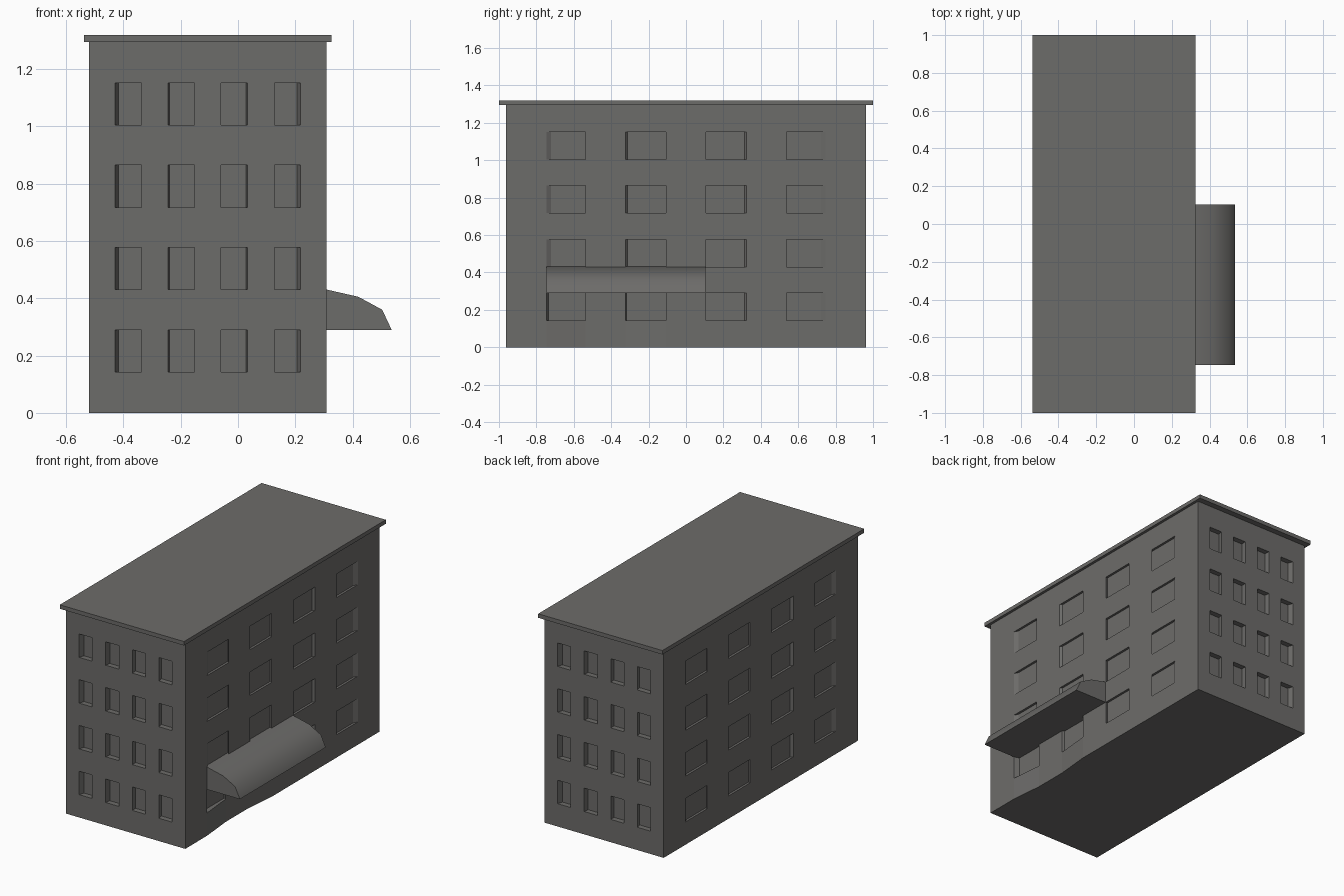
import bpy, bmesh, math

if "Cube" in bpy.data.objects:
    bpy.data.objects.remove(bpy.data.objects["Cube"])

CX, HX, HY = -0.1055, 0.414, 0.963     # wall centre in x and half sizes
WALL_TOP = 1.296
SCALE_IN = 0.965                       # recesses taper toward the building centre

# grid lines measured from the wall centre
FRONT_U = [-HX, -0.323, -0.232, -0.138, -0.047, 0.047, 0.138, 0.232, 0.323, HX]
SIDE_U = [-HY, -0.747, -0.536, -0.323, -0.107, 0.107, 0.323, 0.536, 0.747, HY]
ROWS = [0.0]
for k in range(4):
    ROWS += [0.143 + 0.287 * k, 0.29 + 0.287 * k]
ROWS.append(WALL_TOP)

# dark grey masonry
grey = bpy.data.materials.new("dark_grey")
grey.diffuse_color = (0.152, 0.149, 0.143, 1.0)
grey.use_nodes = True
grey.node_tree.nodes["Principled BSDF"].inputs["Base Color"].default_value = grey.diffuse_color


def new_object(name, bm):
    bmesh.ops.recalc_face_normals(bm, faces=bm.faces)
    mesh = bpy.data.meshes.new(name)
    bm.to_mesh(mesh)
    bm.free()
    mesh.materials.append(grey)
    ob = bpy.data.objects.new(name, mesh)
    bpy.context.collection.objects.link(ob)
    return ob


def add_wall(bm, us, place, storefront=False):
    """Grid wall whose window cells are replaced with tapered recesses."""
    def point(i, j):
        x, y = place(us[i])
        if storefront and i in (2, 3) and j <= 2:
            x -= 0.02                  # ground floor bows in under the awning
        return (x, y, ROWS[j])

    grid = [[bm.verts.new(point(i, j)) for j in range(len(ROWS))]
            for i in range(len(us))]
    for i in range(len(us) - 1):
        for j in range(len(ROWS) - 1):
            outer = [grid[i][j], grid[i + 1][j], grid[i + 1][j + 1], grid[i][j + 1]]
            if i % 2 == 0 or j % 2 == 0:
                bm.faces.new(outer)
                continue
            shop = storefront and i in (1, 3) and j == 1
            deep, taper = (0.02, 0.985) if shop else (0.0, SCALE_IN)
            inner = []
            for a, b in ((i, j), (i + 1, j), (i + 1, j + 1), (i, j + 1)):
                x, y = place(us[a])
                inner.append(bm.verts.new((x * SCALE_IN - deep, y * taper, ROWS[b])))
            bm.faces.new(inner)
            for k in range(4):
                n = (k + 1) % 4
                bm.faces.new([outer[k], outer[n], inner[n], inner[k]])


# four walls with windows, closed at top and bottom
bm = bmesh.new()
add_wall(bm, FRONT_U, lambda u: (u, -HY))
add_wall(bm, FRONT_U, lambda u: (u, HY))
add_wall(bm, SIDE_U, lambda u: (-HX, u))
add_wall(bm, SIDE_U, lambda u: (HX, u), storefront=True)
bmesh.ops.remove_doubles(bm, verts=bm.verts, dist=0.0005)
bmesh.ops.holes_fill(bm, edges=[e for e in bm.edges if e.is_boundary], sides=0)
walls = new_object("walls", bm)
walls.location.x = CX

# overhanging flat roof slab
bm = bmesh.new()
bmesh.ops.create_cube(bm, size=1.0)
bmesh.ops.scale(bm, vec=(0.862, 2.0, 0.025), verts=bm.verts)
roof = new_object("roof", bm)
roof.location = (CX, 0, 1.3065)

# curved awning over the storefront
profile = [(0.275, 0.29), (0.275, 0.4305), (0.308, 0.4305), (0.42, 0.405),
           (0.503, 0.36), (0.536, 0.29)]
bm = bmesh.new()
face = bm.faces.new([bm.verts.new((x, -0.747, z)) for x, z in profile])
ext = bmesh.ops.extrude_face_region(bm, geom=[face], use_keep_orig=True)
moved = [v for v in ext["geom"] if isinstance(v, bmesh.types.BMVert)]
bmesh.ops.translate(bm, vec=(0, 0.851, 0), verts=moved)
awning = new_object("awning", bm)
bpy.ops.object.select_all(action='DESELECT')
awning.select_set(True)
bpy.context.view_layer.objects.active = awning
bpy.ops.object.shade_smooth_by_angle(angle=math.radians(45))
